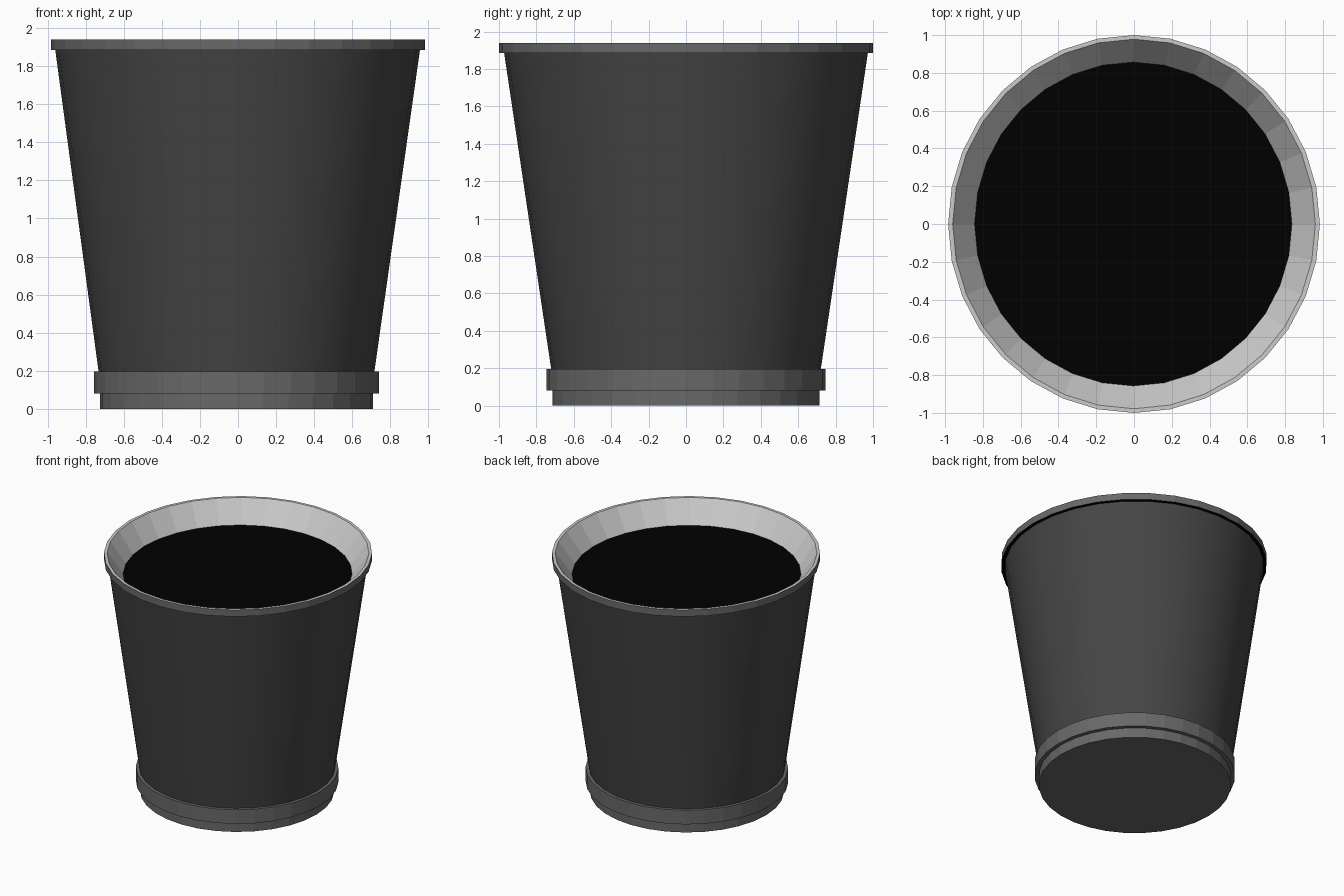
import bpy, bmesh, math

if "Cube" in bpy.data.objects:
    bpy.data.objects.remove(bpy.data.objects["Cube"])

SIDES = 32


def material(name, value):
    mat = bpy.data.materials.new(name)
    mat.diffuse_color = (value, value, value, 1)
    mat.use_nodes = True
    mat.node_tree.nodes["Principled BSDF"].inputs["Base Color"].default_value = mat.diffuse_color
    return mat


def lathe(name, profile, mat=None, close=False, cap_start=False, cap_end=False, smooth=False):
    """Sweep (x radius, y radius, z, x centre) points round the z axis."""
    bm = bmesh.new()
    rings = []
    for rx, ry, z, cx in profile:
        ring = []
        for i in range(SIDES):
            a = 2 * math.pi * i / SIDES
            ring.append(bm.verts.new((cx + rx * math.cos(a), ry * math.sin(a), z)))
        rings.append(ring)
    pairs = list(zip(rings, rings[1:]))
    if close:
        pairs.append((rings[-1], rings[0]))
    for lo, hi in pairs:
        for i in range(SIDES):
            j = (i + 1) % SIDES
            bm.faces.new((lo[i], lo[j], hi[j], hi[i]))
    if cap_start:
        bm.faces.new(rings[0][::-1])
    if cap_end:
        bm.faces.new(rings[-1])
    if close:
        bmesh.ops.recalc_face_normals(bm, faces=bm.faces)
    mesh = bpy.data.meshes.new(name)
    bm.to_mesh(mesh)
    bm.free()
    ob = bpy.data.objects.new(name, mesh)
    bpy.context.collection.objects.link(ob)
    if mat:
        mesh.materials.append(mat)
    if smooth:
        bpy.context.view_layer.objects.active = ob
        ob.select_set(True)
        bpy.ops.object.shade_smooth_by_angle(angle=math.radians(30))
        ob.select_set(False)
    return ob


charcoal = material("charcoal", 0.14)
dark = material("dark_wall", 0.06)
black = material("black_soil", 0.0)

# Foot under the pot, closed below
lathe("pot_foot", [(0.717, 0.715, 0.0, -0.008), (0.717, 0.715, 0.09, -0.008)],
      charcoal, cap_start=True)

# Raised band around the base
lathe("base_band", [(0.715, 0.713, 0.08, -0.008), (0.748, 0.746, 0.08, -0.008),
                    (0.748, 0.746, 0.195, -0.008), (0.715, 0.713, 0.195, -0.008)],
      charcoal, close=True)

# Tapered outer wall
lathe("pot_wall", [(0.724, 0.720, 0.19, -0.008), (0.959, 0.973, 1.89, -0.002)],
      dark, smooth=True)

# Thin lip at the top: dark outside, pale top face
rim = lathe("rim", [(0.955, 0.970, 1.885, 0), (0.984, 1.0, 1.885, 0),
                    (0.984, 1.0, 1.94, 0), (0.960, 0.978, 1.94, 0)],
            charcoal, close=True)
pale = material("pale_inside", 0.8)
rim.data.materials.append(pale)
rim.data.materials.append(black)
for face in rim.data.polygons:
    if face.normal.z > 0.5:
        face.material_index = 1
    elif face.normal.z < -0.5:
        face.material_index = 2

# Sloping inner wall from the lip down to the fill
lathe("inner_wall", [(0.960, 0.978, 1.94, 0), (0.840, 0.857, 1.77, -0.004)])

# Flat black fill
lathe("soil", [(0.840, 0.857, 1.77, -0.004)], black, cap_end=True)
